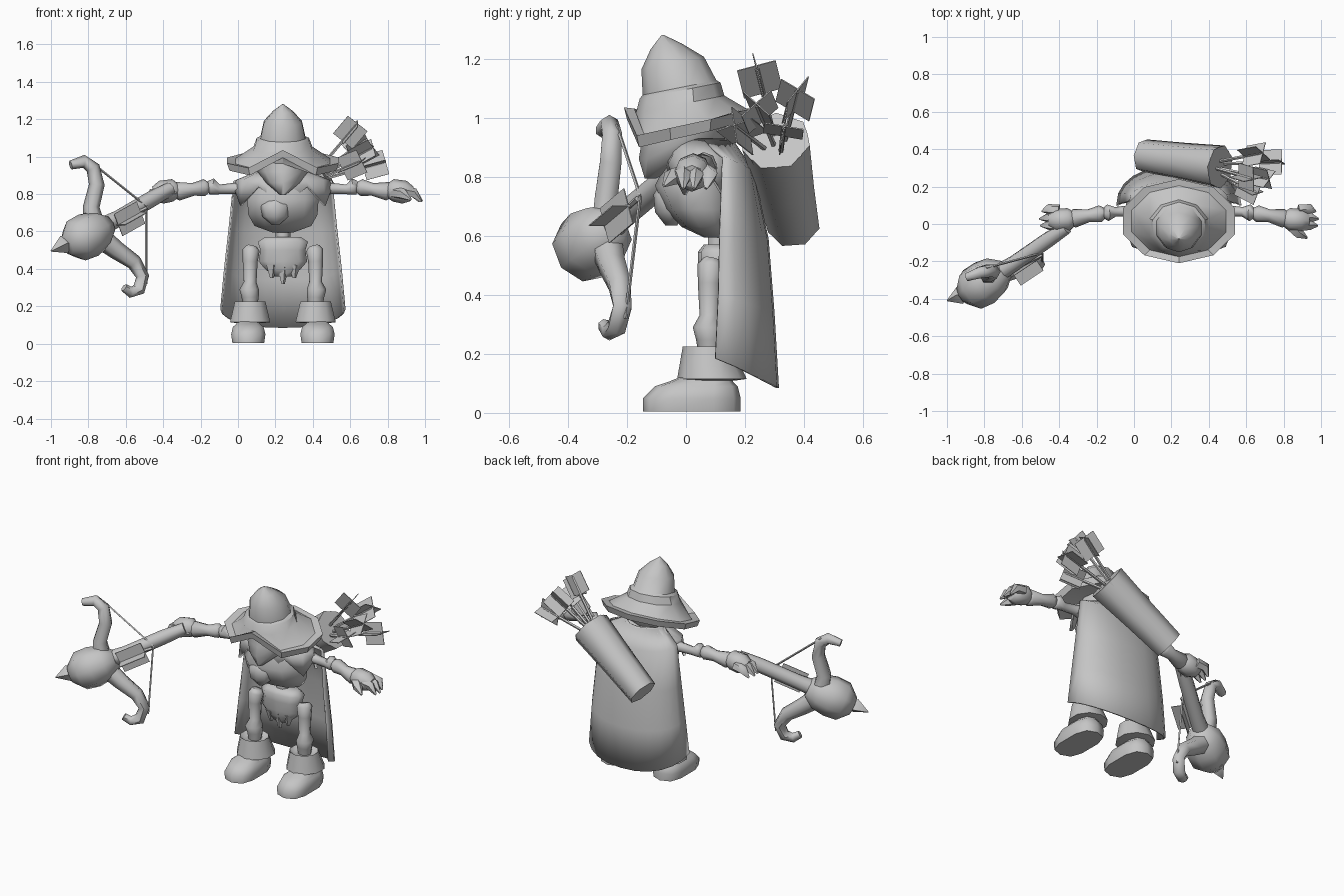
import bpy, bmesh, math
from mathutils import Vector

CX = 0.24                      # mirror plane of the figure
grey = bpy.data.materials.new("plain_grey")
grey.diffuse_color = (0.56, 0.56, 0.56, 1)


def add(name, rings, cap=True, closed=True):
    """Skin a list of equally long vertex rings."""
    bm = bmesh.new()
    vs = [[bm.verts.new(p) for p in r] for r in rings]
    n = len(vs[0])
    for a, b in zip(vs, vs[1:]):
        for i in range(n if closed else n - 1):
            j = (i + 1) % n
            bm.faces.new((a[i], a[j], b[j], b[i]))
    if cap:
        bm.faces.new(vs[0])
        bm.faces.new(vs[-1])
    bmesh.ops.recalc_face_normals(bm, faces=bm.faces)
    me = bpy.data.meshes.new(name)
    bm.to_mesh(me)
    bm.free()
    me.materials.append(grey)
    ob = bpy.data.objects.new(name, me)
    bpy.context.collection.objects.link(ob)
    return ob


def sq(v, power):
    return math.copysign(abs(v) ** power, v)


def loft(name, secs, n=10, cap=True, power=1.0):
    """Stack ellipses given as (x, y, z, rx, ry); power below 1 squares them off."""
    rings = []
    for x, y, z, rx, ry in secs:
        rings.append([(x + rx * sq(math.sin(k * math.tau / n), power),
                       y - ry * sq(math.cos(k * math.tau / n), power), z) for k in range(n)])
    return add(name, rings, cap)


def tube(name, pts, radii, n=6):
    """Round section swept along a path."""
    pts = [Vector(p) for p in pts]
    rings = []
    for i, p in enumerate(pts):
        t = (pts[min(i + 1, len(pts) - 1)] - pts[max(i - 1, 0)]).normalized()
        ref = Vector((0, 1, 0)) if abs(t.y) < 0.9 else Vector((0, 0, 1))
        u = t.cross(ref).normalized()
        v = t.cross(u)
        rings.append([p + radii[i] * (math.cos(a) * u + math.sin(a) * v)
                      for a in (math.tau * k / n for k in range(n))])
    return add(name, rings)


def fletching(name, c, axis, length, width, roll=0.0):
    """Two crossed thin vanes around an arrow shaft."""
    c, axis = Vector(c), Vector(axis).normalized()
    u = axis.cross(Vector((0, 0, 1))).normalized()
    v = axis.cross(u)
    for k in range(2):
        a = roll + k * math.pi / 2
        w = (u * math.cos(a) + v * math.sin(a)) * width / 2
        h = (v * math.cos(a) - u * math.sin(a)) * 0.002
        ends = [c - axis * length / 2, c + axis * length / 2]
        add(name, [[e + w + h, e - w + h, e - w - h, e + w - h] for e in ends])


# hat: wavy brim, band and crown in one skin
low = [0.995, 0.90, 0.925, 0.955, 0.985, 0.995, 0.985, 0.955, 0.925, 0.90]


def hat_ring(cy, rx, ry, z, wave=0.0, tilt=0.2):
    out = []
    for k in range(10):
        s, c = math.sin(k * math.tau / 10), -math.cos(k * math.tau / 10)
        flat = z + tilt * ry * c
        out.append((CX + rx * s, cy + ry * c, flat * (1 - wave) + (low[k] + z) * wave))
    return out


add("hat", [hat_ring(0, 0.14, 0.14, 0.99),
            hat_ring(0.015, 0.30, 0.215, 0.0, 1),
            hat_ring(0.015, 0.315, 0.225, 0.04, 1),
            hat_ring(0.015, 0.265, 0.19, 0.036, 1),
            hat_ring(-0.02, 0.165, 0.15, 1.045),
            hat_ring(-0.02, 0.147, 0.137, 1.092),
            hat_ring(-0.022, 0.126, 0.125, 1.102),
            hat_ring(-0.045, 0.107, 0.106, 1.185),
            hat_ring(-0.068, 0.055, 0.052, 1.242),
            hat_ring(-0.08, 0.004, 0.004, 1.28)])

# head with pointed face cloth
loft("head", [(CX, -0.12, 0.795, 0.015, 0.02), (CX, -0.06, 0.86, 0.09, 0.10),
              (CX, -0.01, 0.92, 0.135, 0.14), (CX, 0, 1.0, 0.13, 0.14)], 8)

# ribcage, spine and pelvis
loft("chest", [(CX, 0.10, 0.595, 0.06, 0.04), (CX, 0.075, 0.63, 0.16, 0.09),
               (CX, 0.05, 0.69, 0.195, 0.12), (CX, 0.035, 0.77, 0.20, 0.14),
               (CX, 0.05, 0.86, 0.19, 0.11), (CX, 0.03, 0.92, 0.11, 0.09)])
tube("spine", [(CX, 0.11, 0.5), (CX, 0.11, 0.64)], [0.04, 0.04])
loft("pelvis", [(CX, 0.11, 0.36, 0.05, 0.04), (CX, 0.11, 0.40, 0.10, 0.06),
                (CX, 0.11, 0.44, 0.135, 0.065), (CX, 0.11, 0.50, 0.125, 0.07),
                (CX, 0.11, 0.545, 0.14, 0.07), (CX, 0.11, 0.57, 0.10, 0.05)], power=0.8)
for dx, z in ((-0.06, 0.35), (0, 0.32), (0.06, 0.35)):
    tube("pelvis_point", [(CX + dx, 0.08, 0.42), (CX + dx, 0.08, z)], [0.035, 0.01], 5)

# shoulder shawl with a zigzag hem and a round knot
shawl = []
for rx, ry, z, zig in ((0.12, 0.10, 0.93, 0), (0.25, 0.12, 0.875, 0), (0.265, 0.14, 0.79, 0.05)):
    shawl.append([(CX + rx * math.sin(k * math.tau / 12), 0.06 - ry * math.cos(k * math.tau / 12),
                   z + (zig if k % 2 else -zig)) for k in range(12)])
add("shawl", shawl, cap=False).modifiers.new("thick", 'SOLIDIFY').thickness = 0.015
loft("scarf_knot", [(0.20, -0.05, 0.635, 0.02, 0.02), (0.20, -0.055, 0.68, 0.07, 0.05),
                    (0.20, -0.06, 0.74, 0.08, 0.05), (0.21, -0.05, 0.79, 0.03, 0.03)], 8)

# cape: open arcs from neck to hem
cape = []
for rx, y0, ry, z, sag in ((0.13, 0.06, 0.10, 0.925, 0), (0.265, 0.125, 0.105, 0.87, 0.05),
                           (0.29, 0.115, 0.165, 0.62, 0.03), (0.315, 0.11, 0.19, 0.40, 0.06),
                           (0.335, 0.10, 0.215, 0.185, 0.10)):
    cape.append([(CX + rx * sq(math.sin(a), 0.9), y0 + ry * sq(math.cos(a), 0.9), z - sag * max(math.cos(a), 0))
                 for a in (math.radians(-90 + 15 * k) for k in range(13))])
add("cape", cape, cap=False, closed=False).modifiers.new("thick", 'SOLIDIFY').thickness = 0.01

# limbs, built once per side
for s in (-1, 1):
    def P(d, y, z):
        return (CX + s * d, y, z)
    tube("leg_bone", [P(0.165, 0.09, 0.52), P(0.17, 0.085, 0.50), P(0.175, 0.08, 0.44), P(0.175, 0.08, 0.33),
                      P(0.18, 0.075, 0.29), P(0.175, 0.08, 0.25), P(0.175, 0.08, 0.18)],
         [0.03, 0.046, 0.04, 0.034, 0.052, 0.046, 0.035], 8)
    x = CX + s * 0.175
    loft("boot_cuff", [(x, 0.085, 0.11, 0.075, 0.085), (x, 0.088, 0.115, 0.113, 0.118),
                       (x, 0.072, 0.225, 0.086, 0.083), (x, 0.072, 0.205, 0.06, 0.06)])
    x = CX + s * 0.185
    loft("boot_foot", [(x, 0.02, 0.005, 0.088, 0.165), (x, 0.02, 0.05, 0.095, 0.165),
                       (x, 0.035, 0.09, 0.085, 0.14), (x, 0.05, 0.105, 0.065, 0.11),
                       (x, 0.08, 0.13, 0.06, 0.08)], power=0.7)
    tube("upper_arm", [P(0.18, 0.07, 0.83), P(0.26, 0.07, 0.83), P(0.34, 0.065, 0.825), P(0.38, 0.06, 0.84),
                       P(0.40, 0.06, 0.84)], [0.045, 0.03, 0.026, 0.045, 0.03], 8)
    tube("forearm", [P(0.39, 0.06, 0.835), P(0.42, 0.055, 0.835), P(0.48, 0.045, 0.825),
                     P(0.56, 0.03, 0.815), P(0.58, 0.03, 0.81)], [0.025, 0.045, 0.034, 0.05, 0.035], 8)
    tube("palm", [P(0.54, 0.03, 0.815), P(0.59, 0.025, 0.82), P(0.65, 0.02, 0.81), P(0.69, 0.02, 0.80)],
         [0.025, 0.06, 0.062, 0.04], 8)
    for y, tip in ((0.075, 0.73), (0.03, 0.745), (-0.01, 0.74)):
        tube("finger", [P(0.64, y, 0.815), P(0.70, y + 0.005, 0.805), P(tip, y * 0.9, 0.76)],
             [0.03, 0.028, 0.006], 5)
    tube("thumb", [P(0.59, 0, 0.81), P(0.64, -0.05, 0.80), P(0.685, -0.075, 0.77)],
         [0.032, 0.03, 0.006], 5)

# crossbow stock and bulbous head
tube("bow_stock", [(-0.36, -0.02, 0.83), (-0.46, -0.085, 0.775), (-0.64, -0.21, 0.67), (-0.80, -0.31, 0.59)],
     [0.035, 0.043, 0.043, 0.055], 8)
tube("bow_head", [(-0.69, -0.245, 0.635), (-0.74, -0.275, 0.61), (-0.80, -0.315, 0.58), (-0.865, -0.35, 0.55),
                  (-0.915, -0.38, 0.525)], [0.055, 0.105, 0.122, 0.116, 0.055], 8)

# curled bow limbs
tube("bow_limb_upper", [(-0.76, -0.27, 0.60), (-0.785, -0.27, 0.73), (-0.755, -0.255, 0.85),
                        (-0.775, -0.25, 0.94), (-0.825, -0.26, 0.975), (-0.895, -0.285, 0.955)],
     [0.06, 0.045, 0.042, 0.038, 0.035, 0.024])
tube("bow_limb_lower", [(-0.74, -0.27, 0.57), (-0.65, -0.25, 0.50), (-0.555, -0.225, 0.435),
                        (-0.51, -0.215, 0.36), (-0.53, -0.235, 0.29), (-0.575, -0.26, 0.275), (-0.61, -0.28, 0.30)],
     [0.06, 0.05, 0.042, 0.036, 0.035, 0.03, 0.022])
for end in ((-0.79, -0.235, 0.975), (-0.49, -0.205, 0.32)):
    tube("bow_string", [end, (-0.49, -0.155, 0.735)], [0.006, 0.006], 4)

# loaded bolt with vanes and arrowhead
tube("bolt_shaft", [(-0.49, -0.165, 0.725), (-0.93, -0.385, 0.525)], [0.01, 0.01], 5)
tube("bolt_head", [(-0.90, -0.37, 0.54), (-0.93, -0.38, 0.53), (-1.0, -0.41, 0.495)], [0.02, 0.05, 0.003], 4)
fletching("bolt_vane", (-0.58, -0.235, 0.668), (-0.75, -0.5, -0.42), 0.16, 0.13, 0.0)

# quiver slung across the back
base, mouth = Vector((0.05, 0.365, 0.635)), Vector((0.46, 0.305, 0.92))
inner = base.lerp(mouth, 0.8)
tube("quiver", [base, base.lerp(mouth, 0.5), mouth, mouth, inner], [0.09, 0.102, 0.118, 0.11, 0.095], 7)

# arrows fanning out of the quiver
for i, tip in enumerate([(0.60, 0.25, 1.13), (0.64, 0.37, 1.06), (0.73, 0.33, 0.955),
                         (0.61, 0.19, 0.955), (0.67, 0.25, 1.02)]):
    tip = Vector(tip)
    foot = inner + (tip - mouth) * 0.12
    d = (tip - foot).normalized()
    tube("arrow_shaft", [foot, tip + d * 0.05], [0.009, 0.009], 5)
    fletching("arrow_vane", tip, d, 0.125, 0.135, 0.4 + 0.5 * i)

# crisp creases on the hat, rounder shading elsewhere
for names, angle in ((("hat",), 37), (None, 62)):
    bpy.ops.object.select_all(action='DESELECT')
    for ob in bpy.data.objects:
        ob.select_set(ob.name in names if names else ob.name != "hat")
    bpy.context.view_layer.objects.active = bpy.context.selected_objects[0]
    bpy.ops.object.shade_smooth_by_angle(angle=math.radians(angle))
